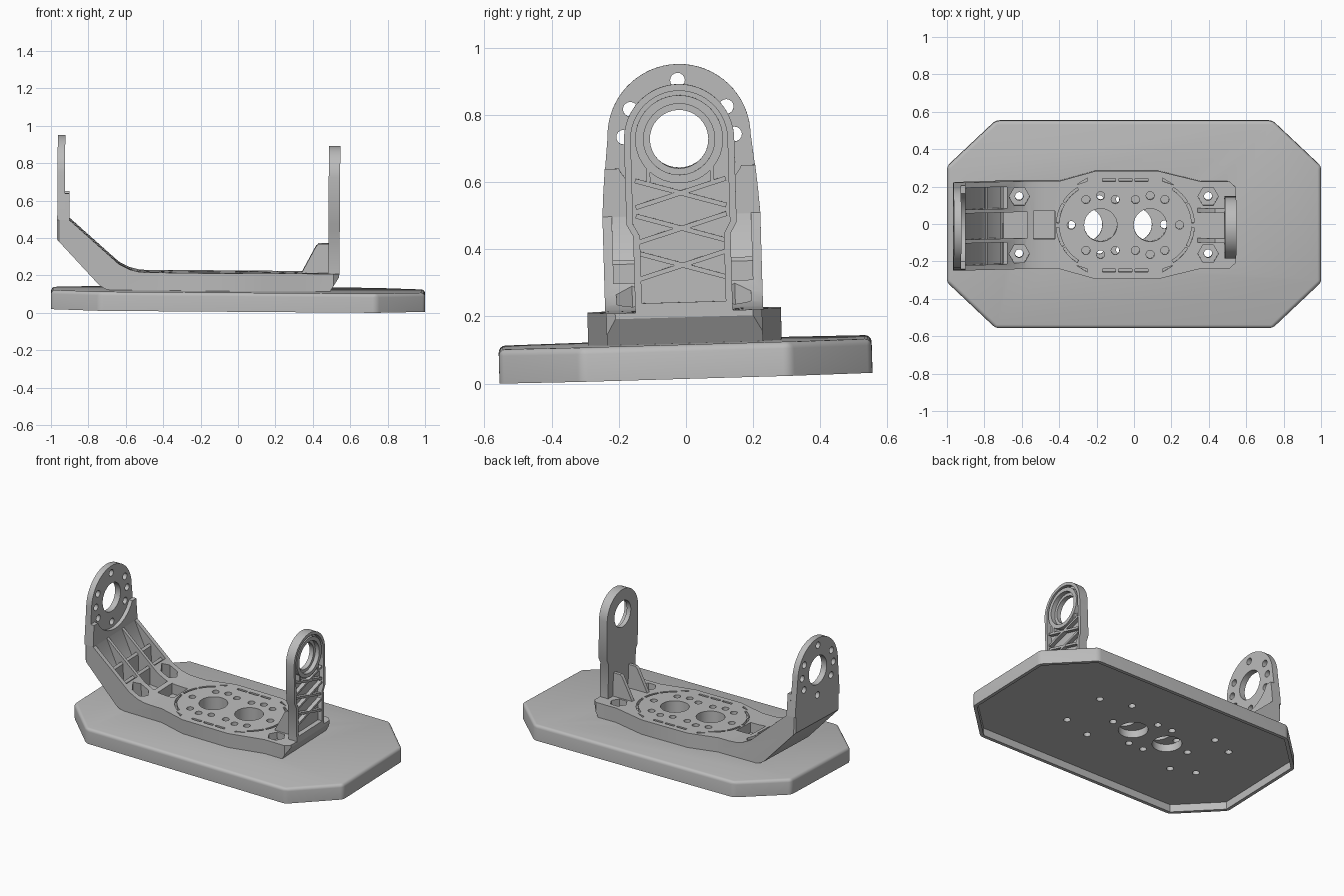
import bpy, bmesh
from math import sin, cos, radians, atan2, hypot

cube = bpy.data.objects.get("Cube")
if cube:
    bpy.data.objects.remove(cube, do_unlink=True)

grey = bpy.data.materials.new("light_grey")
grey.use_nodes = True
grey.diffuse_color = (0.5, 0.5, 0.5, 1)
grey.node_tree.nodes["Principled BSDF"].inputs["Base Color"].default_value = (0.5, 0.5, 0.5, 1)
parts = []


def arc(cx, cy, r, a0=0, a1=360, n=32):
    """Points on an arc; a full circle leaves out the repeated end point."""
    count = n if a1 - a0 == 360 else n + 1
    return [(cx + r * cos(radians(a0 + (a1 - a0) * i / n)),
             cy + r * sin(radians(a0 + (a1 - a0) * i / n))) for i in range(count)]


def box(x0, x1, y0, y1):
    return [(x0, y0), (x1, y0), (x1, y1), (x0, y1)]


def band(cx, cy, r0, r1, a0, a1):
    return arc(cx, cy, r1, a0, a1, 16) + arc(cx, cy, r0, a0, a1, 16)[::-1]


def bar(p, q, w):
    """Thin rectangle running from p to q."""
    dx, dy = q[0] - p[0], q[1] - p[1]
    s = w / 2 / hypot(dx, dy)
    nx, ny = -dy * s, dx * s
    return [(p[0] + nx, p[1] + ny), (p[0] - nx, p[1] - ny),
            (q[0] - nx, q[1] - ny), (q[0] + nx, q[1] + ny)]


def prisms(name, outlines, axis, lo, hi):
    """One object holding each outline extruded along an axis."""
    place = {"x": lambda u, v, w: (w, u, v), "y": lambda u, v, w: (u, w, v),
             "z": lambda u, v, w: (u, v, w)}[axis]
    bm = bmesh.new()
    for pts in outlines:
        a = [bm.verts.new(place(u, v, lo)) for u, v in pts]
        b = [bm.verts.new(place(u, v, hi)) for u, v in pts]
        bm.faces.new(a)
        bm.faces.new(b[::-1])
        for i in range(len(a)):
            j = (i + 1) % len(a)
            bm.faces.new((a[j], a[i], b[i], b[j]))
    bmesh.ops.recalc_face_normals(bm, faces=bm.faces)
    mesh = bpy.data.meshes.new(name)
    bm.to_mesh(mesh)
    bm.free()
    obj = bpy.data.objects.new(name, mesh)
    bpy.context.collection.objects.link(obj)
    return obj


def part(*args):
    obj = prisms(*args)
    obj.data.materials.append(grey)
    parts.append(obj)
    return obj


def combine(obj, outlines, axis, lo, hi, operation="DIFFERENCE"):
    """Boolean with extruded outlines, applied straight away."""
    tool = prisms("cutter", outlines, axis, lo, hi)
    tool.hide_render = True
    mod = obj.modifiers.new("cut", "BOOLEAN")
    mod.operation, mod.solver, mod.object = operation, "EXACT", tool
    bpy.context.view_layer.update()
    done = bpy.data.meshes.new_from_object(obj.evaluated_get(bpy.context.evaluated_depsgraph_get()))
    obj.modifiers.clear()
    obj.data = done
    bpy.data.objects.remove(tool, do_unlink=True)


def mirror_y(pts):
    return [(x, -y) for x, y in pts]


HOLE = 0.022
PIVOT = 0.71
NUTS = [(x, y) for x in (-0.615, 0.395) for y in (-0.153, 0.153)]

# Base plate: clipped rectangle, rounded top and corners, hollow underneath
def plate_outline(d):
    return [(sx * x, sy * y) for sx, sy, order in ((1, 1, 1), (-1, 1, -1), (-1, -1, 1), (1, -1, -1))
            for x, y in ((1 - d, 0.31 - d * 0.4), (0.74 - d * 0.4, 0.555 - d))[::order]]

plate = part("base_plate", [plate_outline(0)], "z", 0, 0.102)
bm = bmesh.new()
bm.from_mesh(plate.data)
bmesh.ops.bevel(bm, geom=[e for e in bm.edges if max(v.co.z for v in e.verts) > 0.05],
                offset=0.02, segments=4, profile=0.5, affect="EDGES")
bm.to_mesh(plate.data)
bm.free()
combine(plate, [plate_outline(0.022)], "z", -0.1, 0.05)
plate_holes = NUTS + [(x, y) for x in (-0.46, 0.19) for y in (-0.21, 0.21)]
plate_holes += [(x, y) for x in (-0.185, -0.075) for y in (-0.135, 0.135)]
plate_holes += [(-0.42, 0), (0.162, 0)]
combine(plate, [arc(x, y, HOLE, n=16) for x, y in plate_holes]
        + [arc(x, 0, 0.09) for x in (-0.26, 0.005)], "z", -0.1, 0.2)

# Cradle body: side profile trimmed by the plan outline
profile = [(-0.97, 0.475), (-0.97, 0.37), (-0.74, 0.125), (-0.71, 0.107), (-0.67, 0.1),
           (0.49, 0.1), (0.54, 0.18), (0.54, 0.197), (-0.48, 0.197), (-0.53, 0.2),
           (-0.58, 0.212), (-0.64, 0.242), (-0.905, 0.475)]
half = [(0.54, 0.205), (0.51, 0.232), (0.36, 0.232), (0.13, 0.288), (-0.21, 0.288),
        (-0.4, 0.235), (-0.96, 0.235), (-0.98, 0.215)]
body = part("cradle_body", [profile], "y", -0.4, 0.4)
combine(body, [half + mirror_y(half)[::-1]], "z", 0, 0.6, "INTERSECT")

# Pockets between the lengthwise ribs of the sloping end
floor_line = [(-0.905, 0.472), (-0.8, 0.235), (-0.7, 0.15)]
middle = floor_line + [(-0.57, 0.14), (-0.57, 0.6), (-0.905, 0.6)]
outer = floor_line + [(-0.68, 0.15), (-0.68, 0.6), (-0.905, 0.6)]
combine(body, [middle], "y", -0.07, 0.07)
for s in (-1, 1):
    combine(body, [outer], "y", min(s * 0.09, s * 0.207), max(s * 0.09, s * 0.207))

# Nut pockets, square pocket and shallow edge slots
combine(body, [arc(x, y, 0.055, n=6) for x, y in NUTS], "z", 0.15, 0.5)
slots = [band(0.085, 0, 0.222, 0.236, a, a + 26) for a in (-58, -29, 3, 32)]
slots += [band(-0.18, 0, 0.222, 0.236, a, a + 26) for a in (122, 151, 183, 212)]
upper = [box(x, x + 0.07, 0.234, 0.25) for x in (-0.17, -0.083, 0.004)]
upper += [[(-0.31, 0.215), (-0.25, 0.235), (-0.25, 0.252)], [(0.15, 0.235), (0.21, 0.215), (0.15, 0.252)]]
combine(body, slots + upper + [mirror_y(p) for p in upper], "z", 0.175, 0.3)
combine(body, [box(-0.54, -0.425, -0.075, 0.075)], "z", 0.13, 0.3)

# Through holes: two bores, two bolt circles and the nut holes
bolts = NUTS[:]
for cx, angles in ((-0.18, (60, 90, 120, 180, 240, 270, 300)), (0.085, (0, 60, 90, 120, 240, 270, 300))):
    for a in angles:
        bolts.append((cx + 0.157 * cos(radians(a)), 0.157 * sin(radians(a))))
combine(body, [arc(x, y, HOLE, n=16) for x, y in bolts]
        + [arc(x, 0, 0.088) for x in (-0.18, 0.085)], "z", 0, 0.4)

# Cross ribs on the slope
for i, (x, low, top) in enumerate(((-0.8, 0.21, 0.345), (-0.715, 0.14, 0.275))):
    part("cross_rib_%d" % (i + 1),
         [[(x, low), (x + 0.014, low), (x + 0.014, top - 0.012), (x, top)]], "y", -0.21, 0.21)

# Tall arm with bore and eight bolt holes
sides = [(-0.235, 0.475), (0.235, 0.475), (0.23, 0.55)]
tall = part("tall_arm", [sides + arc(0, PIVOT, 0.213, 0, 180) + [(-0.23, 0.55)]], "x", -0.97, -0.93)
combine(tall, [arc(0, PIVOT, 0.095)] + [arc(0.165 * cos(radians(a)), PIVOT + 0.165 * sin(radians(a)), HOLE, n=16)
        for a in (0, 30, 90, 150, 180, 210, 270, 330)], "x", -1.1, -0.8)

# Thickened foot of the tall arm with a curved seat
foot = part("tall_arm_foot", [box(-0.235, 0.235, 0.475, 0.55)[:2]
            + [(0.23, 0.55), (0.224, 0.617), (-0.224, 0.617), (-0.23, 0.55)]], "x", -0.93, -0.905)
combine(foot, [arc(0, PIVOT, 0.205, n=48)], "x", -1, -0.8)

# Short arm, recessed on its outer face
def short_outline(d, z0):
    a, b = 0.145 - d, 0.164 - d
    return ([(-a, z0), (a, z0), (a, 0.425), (b, 0.46)]
            + arc(0, PIVOT, b, 0, 180) + [(-b, 0.46), (-a, 0.425)])

short = part("short_arm", [short_outline(0, 0.19)], "x", 0.48, 0.541)
combine(short, [short_outline(0.02, 0.225)], "x", 0.51, 0.6)
combine(short, [arc(0, PIVOT, 0.087)], "x", 0.4, 0.6)

# Bearing ring in the short arm
ring = part("bearing_ring", [arc(0, PIVOT, 0.131, n=48)], "x", 0.505, 0.539)
combine(ring, [arc(0, PIVOT, 0.106)], "x", 0.4, 0.6)

# Crossed braces and struts in the recess
for i, z in enumerate((0.55, 0.445, 0.335)):
    for j, s in enumerate((-1, 1)):
        part("brace_%d_%d" % (i + 1, j + 1),
             [bar((-0.135, z - s * 0.04), (0.135, z + s * 0.04), 0.014)], "x", 0.505, 0.536 + j * 0.001)
part("ring_struts", [box(y - 0.006, y + 0.006, 0.585, 0.64) for y in (-0.095, 0.095)], "x", 0.505, 0.535)

# Gussets behind the short arm
for name, y in (("right_gusset", -0.08), ("left_gusset", 0.08)):
    part(name, [[(0.335, 0.19), (0.415, 0.34), (0.43, 0.352), (0.485, 0.352), (0.485, 0.19)]],
         "y", y - 0.012, y + 0.012)

# Smooth round surfaces, then lean the whole assembly slightly
bpy.ops.object.select_all(action="DESELECT")
for obj in parts:
    obj.select_set(True)
    obj.rotation_euler = (0.029, 0.0073, 0)
    obj.location.z = 0.0215
bpy.context.view_layer.objects.active = plate
bpy.ops.object.shade_smooth_by_angle(angle=radians(30))
